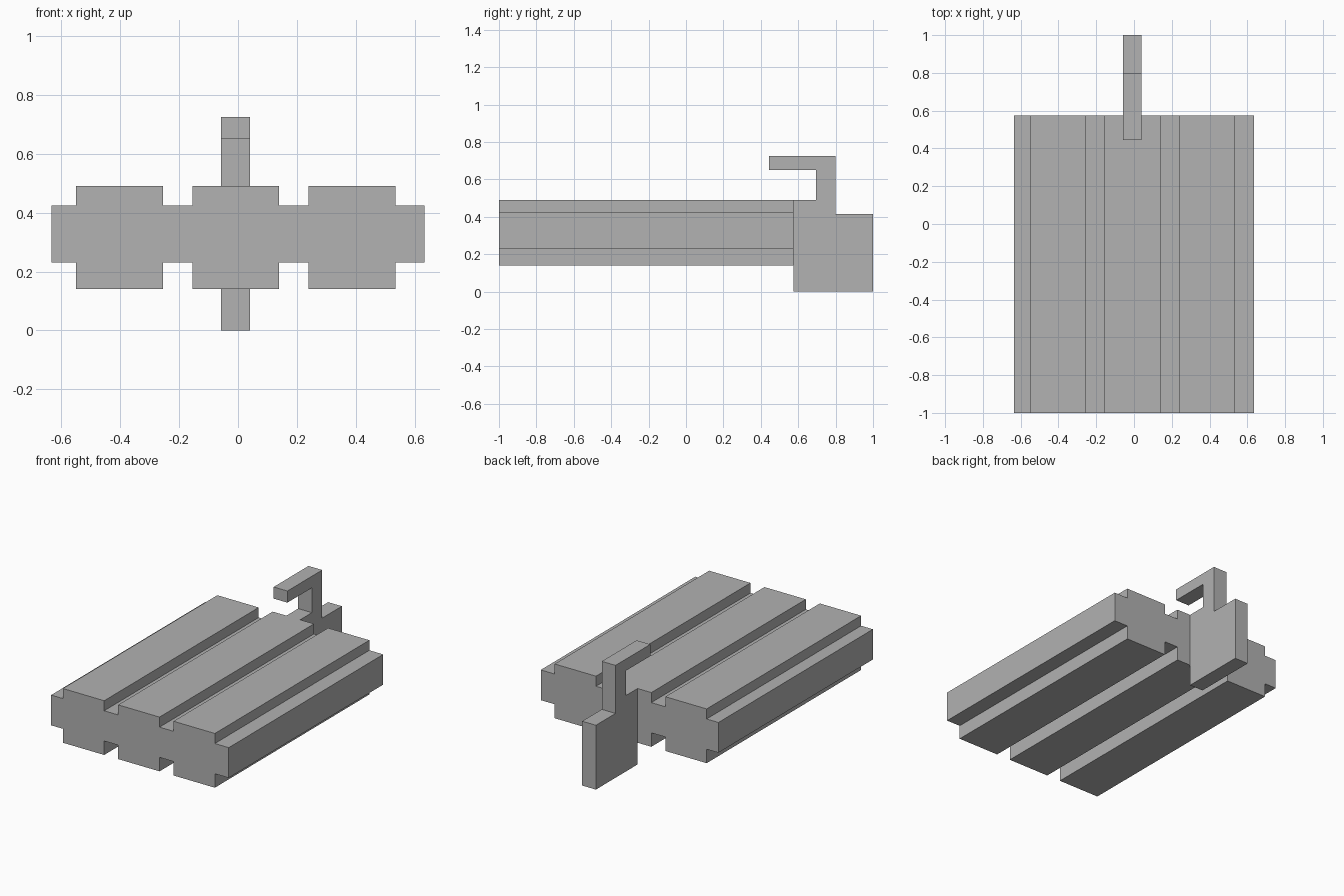
import bpy
import bmesh

cube = bpy.data.objects.get("Cube")
if cube:
    bpy.data.objects.remove(cube, do_unlink=True)

grey = bpy.data.materials.new("plain_grey")
grey.use_nodes = True
colour = (0.445, 0.445, 0.445, 1)
grey.diffuse_color = colour
grey.node_tree.nodes["Principled BSDF"].inputs["Base Color"].default_value = colour


def extrude_profile(name, points, offset):
    """Make a solid by pushing a closed outline along an offset."""
    bm = bmesh.new()
    face = bm.faces.new([bm.verts.new(p) for p in points])
    result = bmesh.ops.extrude_face_region(bm, geom=[face], use_keep_orig=True)
    moved = [g for g in result["geom"] if isinstance(g, bmesh.types.BMVert)]
    bmesh.ops.translate(bm, verts=moved, vec=offset)
    bmesh.ops.recalc_face_normals(bm, faces=bm.faces)
    mesh = bpy.data.meshes.new(name)
    bm.to_mesh(mesh)
    bm.free()
    mesh.materials.append(grey)
    obj = bpy.data.objects.new(name, mesh)
    bpy.context.collection.objects.link(obj)
    return obj


# Ribbed slab: three raised ribs above and below, with grooves between
ribs = [(-0.55, -0.255), (-0.155, 0.14), (0.24, 0.535)]
half_width, front, back = 0.634, -1.0, 0.575


def ribbed_edge(groove_z, rib_z):
    edge = [(-half_width, groove_z)]
    for start, end in ribs:
        edge += [(start, groove_z), (start, rib_z), (end, rib_z), (end, groove_z)]
    return edge + [(half_width, groove_z)]


outline = ribbed_edge(0.425, 0.49) + ribbed_edge(0.23, 0.14)[::-1]
extrude_profile("ribbed_slab", [(x, front, z) for x, z in outline],
                (0, back - front, 0))

# Flat rear bracket rising into a forward-pointing hook
bracket = [(back, 0), (1, 0), (1, 0.415), (0.8, 0.415), (0.8, 0.725),
           (0.445, 0.725), (0.445, 0.65), (0.695, 0.65), (0.695, 0.49),
           (back, 0.49)]
extrude_profile("rear_hook_bracket", [(-0.057, y, z) for y, z in bracket],
                (0.098, 0, 0))
